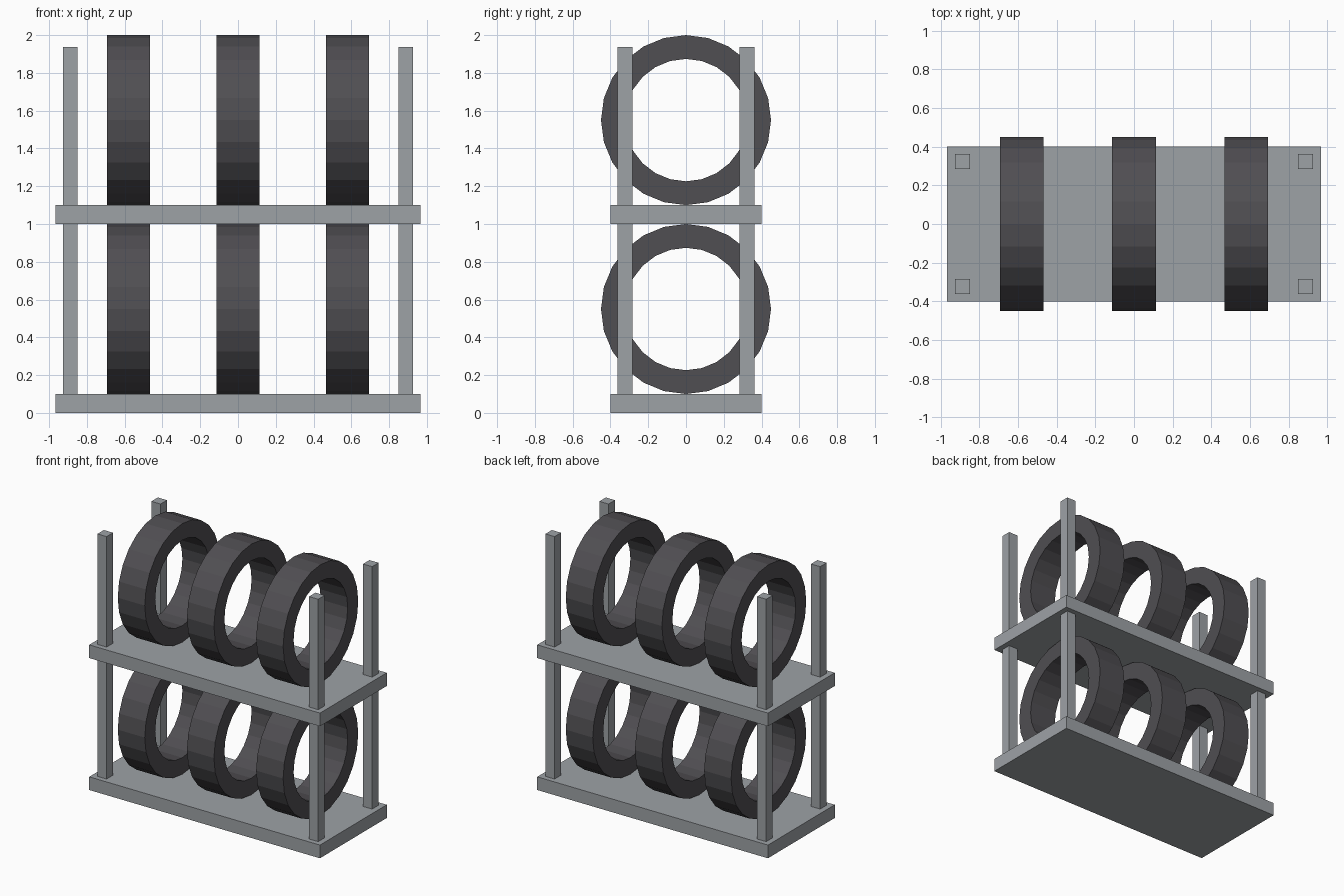
import bpy
import bmesh
import math
from mathutils import Matrix

cube = bpy.data.objects.get("Cube")
if cube:
    bpy.data.objects.remove(cube, do_unlink=True)


def material(name, color):
    mat = bpy.data.materials.new(name)
    mat.use_nodes = True
    mat.diffuse_color = color
    mat.node_tree.nodes["Principled BSDF"].inputs["Base Color"].default_value = color
    return mat


metal = material("grey metal", (0.34, 0.36, 0.38, 1))
rubber = material("dark rubber", (0.08, 0.077, 0.085, 1))


def add_object(name, bm, mat, location):
    mesh = bpy.data.meshes.new(name)
    bmesh.ops.recalc_face_normals(bm, faces=bm.faces)
    bm.to_mesh(mesh)
    bm.free()
    mesh.materials.append(mat)
    obj = bpy.data.objects.new(name, mesh)
    obj.location = location
    bpy.context.collection.objects.link(obj)


def box(name, size, location):
    bm = bmesh.new()
    bmesh.ops.create_cube(bm, size=1, matrix=Matrix.Diagonal((*size, 1)))
    add_object(name, bm, metal, location)


def tyre(name, location, outer=0.45, inner=0.324, width=0.226, sides=24):
    # Rectangular cross-section spun about the x axis
    bm = bmesh.new()
    half = width / 2
    profile = [bm.verts.new((x, 0, r)) for x, r in
               ((-half, inner), (half, inner), (half, outer), (-half, outer))]
    edges = [bm.edges.new((profile[i], profile[(i + 1) % 4])) for i in range(4)]
    bmesh.ops.spin(bm, geom=profile + edges, cent=(0, 0, 0), axis=(1, 0, 0),
                   angle=math.tau, steps=sides, use_merge=True)
    bmesh.ops.remove_doubles(bm, verts=bm.verts, dist=0.0001)
    add_object(name, bm, rubber, location)


# Each tier has a shelf board and three standing tyres
for tier, base in (("lower", 0), ("upper", 1)):
    box(f"{tier}_shelf", (1.934, 0.8, 0.1), (0, 0, base + 0.05))
    for place, x in (("right", -0.58), ("middle", 0), ("left", 0.58)):
        tyre(f"{tier}_{place}_tyre", (x, 0, base + 0.55))

# Corner posts run from the lower shelf through the upper one
for side, x in (("right", -0.887), ("left", 0.887)):
    for end, y in (("front", -0.323), ("back", 0.323)):
        box(f"{end}_{side}_post", (0.077, 0.077, 1.887), (x, y, 0.9935))
